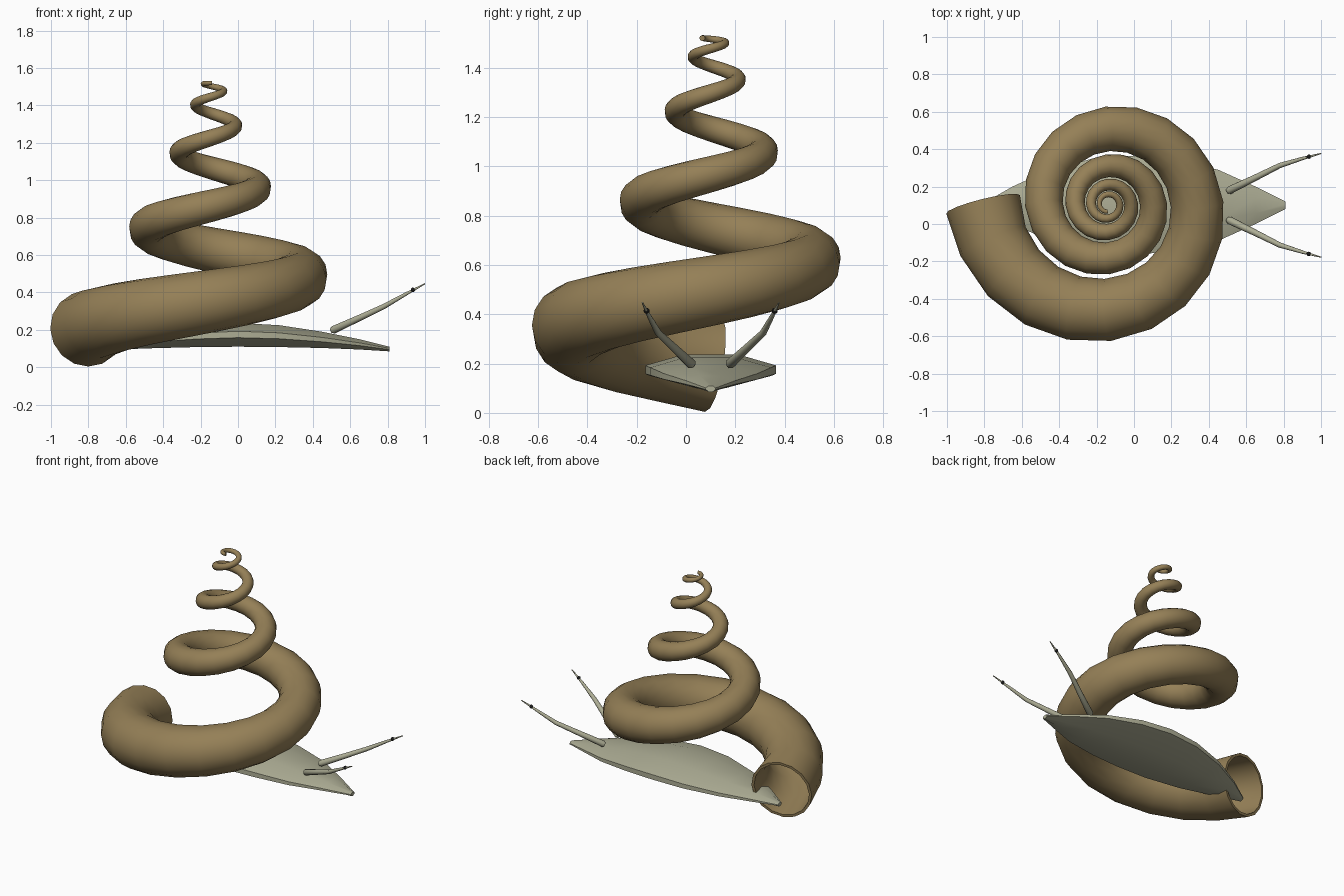
import bpy, bmesh, math
from mathutils import Vector

if "Cube" in bpy.data.objects:
    bpy.data.objects.remove(bpy.data.objects["Cube"])


def material(name, rgb):
    m = bpy.data.materials.new(name)
    m.diffuse_color = (*rgb, 1)
    m.use_nodes = True
    m.node_tree.nodes["Principled BSDF"].inputs["Base Color"].default_value = m.diffuse_color
    return m


shell_mat = material("shell_brown", (0.30, 0.215, 0.095))
body_mat = material("body_grey", (0.42, 0.42, 0.30))
eye_mat = material("eye_black", (0.01, 0.01, 0.01))


def finish(bm, name, mat, angle):
    bmesh.ops.recalc_face_normals(bm, faces=bm.faces)
    me = bpy.data.meshes.new(name)
    bm.to_mesh(me)
    bm.free()
    me.materials.append(mat)
    ob = bpy.data.objects.new(name, me)
    bpy.context.collection.objects.link(ob)
    bpy.ops.object.select_all(action='DESELECT')
    bpy.context.view_layer.objects.active = ob
    ob.select_set(True)
    bpy.ops.object.shade_smooth_by_angle(angle=math.radians(angle))
    return ob


def loft(name, loops, mat, angle=40):
    """Skin a list of equal-length point loops and cap both ends."""
    bm = bmesh.new()
    rings = [[bm.verts.new(p) for p in loop] for loop in loops]
    n = len(rings[0])
    for a, b in zip(rings, rings[1:]):
        for i in range(n):
            j = (i + 1) % n
            bm.faces.new((a[i], a[j], b[j], b[i]))
    bm.faces.new(rings[0])
    bm.faces.new(rings[-1])
    return finish(bm, name, mat, angle)


def ring(center, direction, radius, sides):
    d = direction.normalized()
    side = d.cross(Vector((0, 0, 1))).normalized()
    up = side.cross(d)
    return [center + radius * (math.cos(a) * side + math.sin(a) * up)
            for a in (2 * math.pi * i / sides for i in range(sides))]


# Shell: tapering tube on a shrinking helix, hollow at the mouth
TURNS, PER_TURN, SHRINK = 4.25, 20, 0.512


def helix(t):
    a = math.pi + 2 * math.pi * t
    r = 0.667 * SHRINK ** t
    z = 0.205 + 1.315 * (1 - (1 - t / TURNS) ** 2)
    return Vector((-0.14 + r * math.cos(a), 0.105 + r * math.sin(a), z))


def shell_ring(i, scale):
    t = i / PER_TURN
    d = helix(t + 0.005) - helix(t - 0.005)
    if i == 0:
        d += d.length * Vector((0.14, 0, 0))   # mouth turned slightly outward
    return ring(helix(t), d, 0.197 * SHRINK ** t * scale, 16)


count = int(TURNS * PER_TURN)
inner = [shell_ring(i, 0.94) for i in range(count - 1, -1, -1)]
outer = [shell_ring(i, 1.03 if i == 0 else 1.0) for i in range(count + 1)]
loft("shell", inner + outer, shell_mat, 50)

# Body: flattened spindle, stations are (x, half width, bottom z, top z)
section = [(-1, 0.38), (-1, 0.65), (-0.42, 1), (0.42, 1),
           (1, 0.65), (1, 0.38), (0.35, 0), (-0.35, 0)]
stations = [(-0.79, 0.02, 0.085, 0.11), (-0.65, 0.10, 0.095, 0.15),
            (-0.45, 0.19, 0.102, 0.19), (-0.22, 0.25, 0.108, 0.222),
            (0.0, 0.265, 0.11, 0.237), (0.22, 0.245, 0.108, 0.225),
            (0.45, 0.19, 0.103, 0.19), (0.65, 0.10, 0.095, 0.15),
            (0.81, 0.02, 0.085, 0.11)]
loft("body", [[Vector((x, 0.1 + w * u, b + (t - b) * v)) for u, v in section]
              for x, w, b, t in stations], body_mat, 60)

# Eye stalks and eyes, mirrored about the body's centre line
stalk = [(0.50, 0.075, 0.195, 0.014), (0.51, 0.08, 0.20, 0.021),
         (0.65, 0.148, 0.264, 0.017), (0.78, 0.213, 0.325, 0.014),
         (0.90, 0.25, 0.393, 0.009), (1.0, 0.277, 0.447, 0.003)]
for label, s in (("left", 1), ("right", -1)):
    pts = [Vector((x, 0.1 + s * y, z)) for x, y, z, r in stalk]
    loops = []
    for i, p in enumerate(pts):
        d = pts[min(i + 1, len(pts) - 1)] - pts[max(i - 1, 0)]
        loops.append(ring(p, d, stalk[i][3], 10))
    loft("eye_stalk_" + label, loops, body_mat, 50)
    bm = bmesh.new()
    bmesh.ops.create_uvsphere(bm, u_segments=10, v_segments=8, radius=0.012)
    bmesh.ops.translate(bm, verts=bm.verts, vec=(0.935, 0.1 + s * 0.26, 0.414))
    finish(bm, "eye_" + label, eye_mat, 60)
